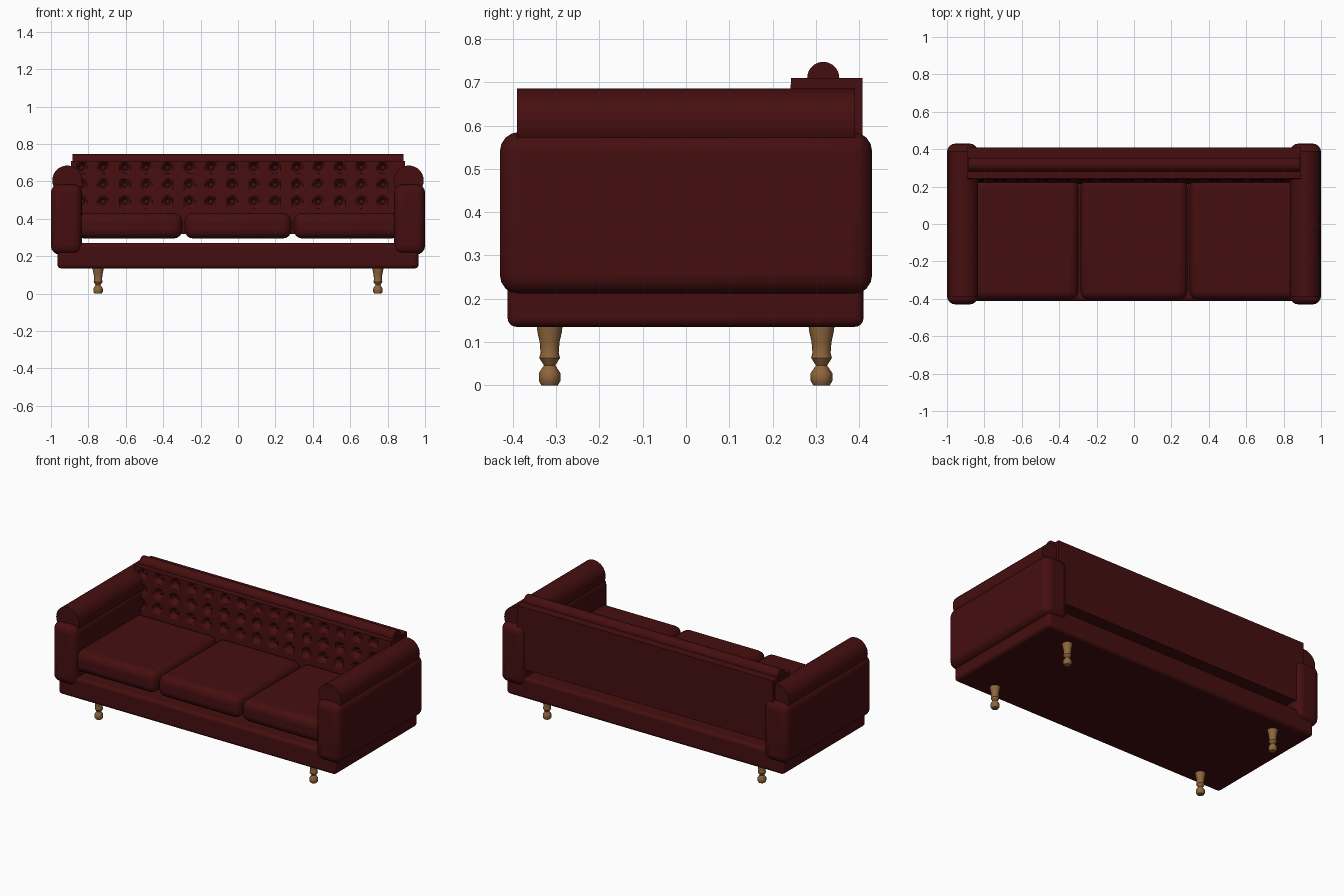
import bpy, bmesh, math
from mathutils import Matrix, Vector

if "Cube" in bpy.data.objects:
    bpy.data.objects.remove(bpy.data.objects["Cube"])


def material(name, rgb):
    m = bpy.data.materials.new(name)
    m.use_nodes = True
    m.diffuse_color = (*rgb, 1)
    bsdf = next(n for n in m.node_tree.nodes if n.type == "BSDF_PRINCIPLED")
    bsdf.inputs["Base Color"].default_value = (*rgb, 1)
    bsdf.inputs["Roughness"].default_value = 0.6
    return m


LEATHER = material("dark red leather", (0.06, 0.0045, 0.005))
WOOD = material("turned wood", (0.27, 0.13, 0.045))


def finish(bm, name, mat, bevel=0, segments=4):
    bmesh.ops.recalc_face_normals(bm, faces=bm.faces)
    mesh = bpy.data.meshes.new(name)
    bm.to_mesh(mesh)
    bm.free()
    mesh.materials.append(mat)
    ob = bpy.data.objects.new(name, mesh)
    bpy.context.collection.objects.link(ob)
    if bevel:
        mod = ob.modifiers.new("soft edges", "BEVEL")
        mod.width = bevel
        mod.segments = segments
    bpy.ops.object.select_all(action="DESELECT")
    ob.select_set(True)
    bpy.context.view_layer.objects.active = ob
    bpy.ops.object.shade_smooth_by_angle(angle=math.radians(40))
    return ob


def box(name, low, high, bevel):
    low, high = Vector(low), Vector(high)
    bm = bmesh.new()
    bmesh.ops.create_cube(bm, size=1)
    bmesh.ops.scale(bm, vec=high - low, verts=bm.verts)
    bmesh.ops.translate(bm, vec=(low + high) / 2, verts=bm.verts)
    return finish(bm, name, LEATHER, bevel)


def cylinder(name, centre, radius, length, axis, bevel=0):
    bm = bmesh.new()
    turn = Matrix.Rotation(math.pi / 2, 4, "Y" if axis == "X" else "X")
    bmesh.ops.create_cone(bm, cap_ends=True, segments=32, radius1=radius, radius2=radius,
                          depth=length, matrix=Matrix.Translation(centre) @ turn)
    return finish(bm, name, LEATHER, bevel, 2)


# Base and seat cushions
box("base", (-0.965, -0.412, 0.135), (0.965, 0.41, 0.27), 0.02)
for i, side in enumerate(("right", "middle", "left")):
    x = (i - 1) * 0.583
    box(side + "_seat_cushion", (x - 0.285, -0.405, 0.295), (x + 0.285, 0.24, 0.432), 0.045)

# Arms with a roll on top
for side, s in (("right", -1), ("left", 1)):
    box(side + "_arm", (s * 0.917 - 0.083, -0.43, 0.21), (s * 0.917 + 0.083, 0.43, 0.585), 0.045)
    cylinder(side + "_arm_roll", (s * 0.913, 0, 0.605), 0.08, 0.78, "Y")

# Tufted backrest: a front sheet with dimples, extruded to a solid panel
BOTTOM, TOP, HALF, BACK = 0.32, 0.71, 0.892, 0.408
COLUMNS = [-0.03 + 0.115 * k for k in range(-7, 8)]
ROWS = (0.49, 0.58, 0.672)


def front_y(z):
    return 0.215 + 0.028 * (z - BOTTOM) / (TOP - BOTTOM)


def dimple(x, z):
    d = min(math.hypot(x - c, z - r) for c in COLUMNS for r in ROWS)
    return 0.035 * max(0, min(1, (0.03 - d) / 0.016))


bm = bmesh.new()
bmesh.ops.create_grid(bm, x_segments=180, y_segments=40, size=0.5)
for v in bm.verts:
    x, z = v.co.x * 2 * HALF, BOTTOM + (v.co.y + 0.5) * (TOP - BOTTOM)
    v.co = (x, front_y(z) + dimple(x, z), z)
rim = [e for e in bm.edges if e.is_boundary]
new = bmesh.ops.extrude_edge_only(bm, edges=rim)["geom"]
for v in new:
    if isinstance(v, bmesh.types.BMVert):
        v.co.y = BACK
bmesh.ops.holes_fill(bm, edges=[e for e in new if isinstance(e, bmesh.types.BMEdge)], sides=0)
finish(bm, "tufted_backrest", LEATHER)

# Buttons sitting in the dimples
bm = bmesh.new()
for x in COLUMNS:
    for z in ROWS:
        place = Matrix.Translation((x, front_y(z) + 0.033, z)) @ Matrix.Diagonal((1, 0.6, 1, 1))
        bmesh.ops.create_uvsphere(bm, u_segments=12, v_segments=8, radius=0.013, matrix=place)
finish(bm, "backrest_buttons", LEATHER)

# Roll along the top of the backrest
cylinder("backrest_roll", (0, 0.317, 0.71), 0.037, 1.77, "X")

# Turned legs
PROFILE = ((0.019, 0), (0.025, 0.01), (0.025, 0.028), (0.013, 0.046), (0.024, 0.063),
           (0.021, 0.075), (0.023, 0.1), (0.028, 0.122), (0.03, 0.137))
SIDES = 16
for end, y in (("front", -0.315), ("back", 0.313)):
    for side, x in (("right", -0.748), ("left", 0.748)):
        bm = bmesh.new()
        rings = [[bm.verts.new((x + r * math.cos(a), y + r * math.sin(a), z))
                  for a in (2 * math.pi * i / SIDES for i in range(SIDES))] for r, z in PROFILE]
        for lower, upper in zip(rings, rings[1:]):
            for i in range(SIDES):
                j = (i + 1) % SIDES
                bm.faces.new((lower[i], lower[j], upper[j], upper[i]))
        bm.faces.new(rings[0])
        bm.faces.new(rings[-1])
        finish(bm, f"{end}_{side}_leg", WOOD)
